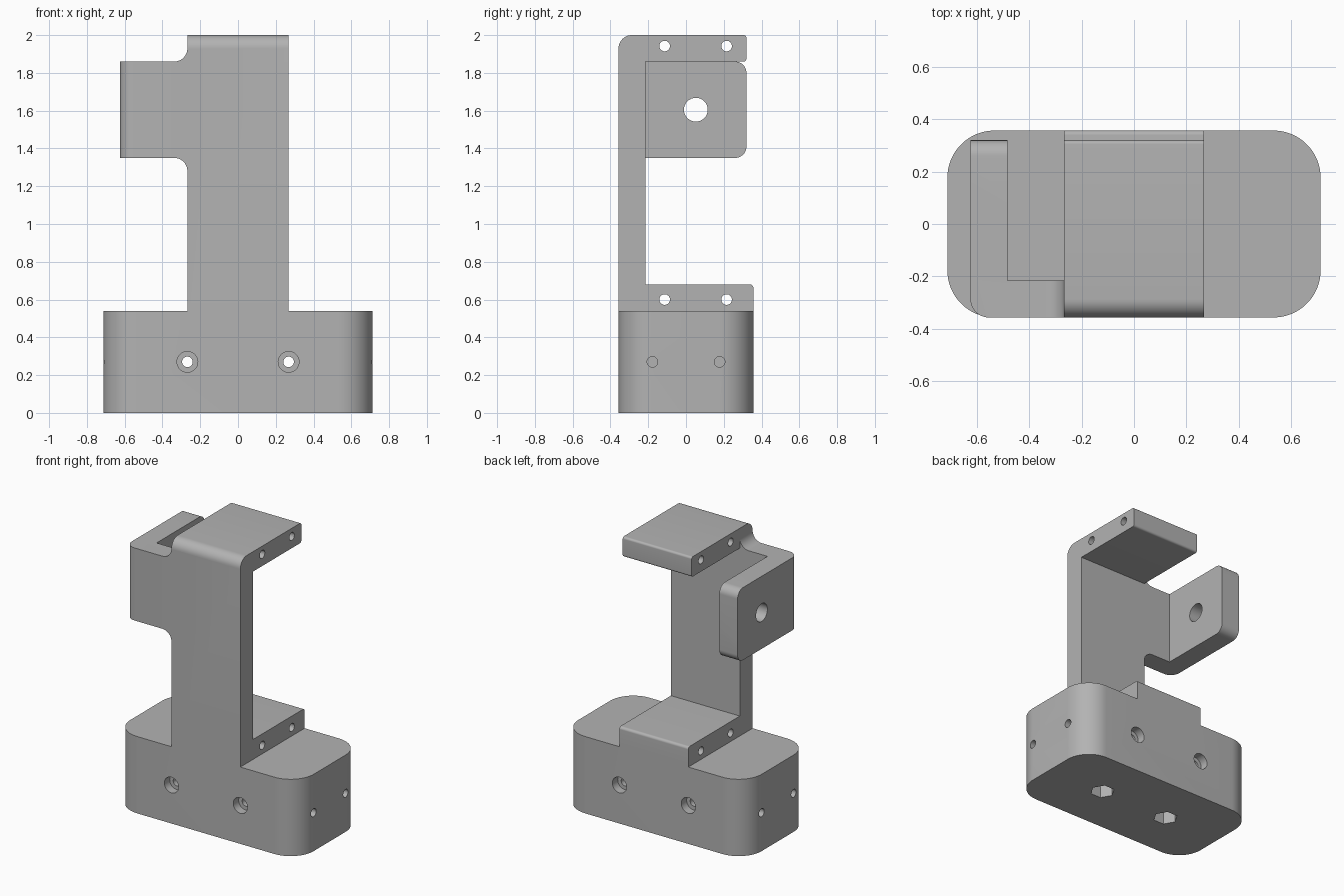
import bpy, bmesh, math
from mathutils import Vector

cube = bpy.data.objects.get("Cube")
if cube:
    bpy.data.objects.remove(cube, do_unlink=True)

grey = bpy.data.materials.new("plain grey")
grey.use_nodes = True
COLOUR = (0.45, 0.45, 0.45, 1)
grey.diffuse_color = COLOUR
grey.node_tree.nodes["Principled BSDF"].inputs["Base Color"].default_value = COLOUR


def rounded(corners, steps=10):
    """2D outline; a corner given as (a, b, radius) becomes an arc."""
    out = []
    for i, c in enumerate(corners):
        p = Vector(c[:2])
        if len(c) == 2:
            out.append(p)
            continue
        u = (Vector(corners[i - 1][:2]) - p).normalized()
        v = (Vector(corners[(i + 1) % len(corners)][:2]) - p).normalized()
        # right-angled corners only
        centre = p + (u + v) * c[2]
        for k in range(steps + 1):
            t = math.pi / 2 * k / steps
            out.append(centre - c[2] * (v * math.cos(t) + u * math.sin(t)))
    return out


def prism(name, outline, axis, lo, hi):
    """Extrude a 2D outline along x, y or z."""
    place = {"x": lambda p, h: (h, p.x, p.y),
             "y": lambda p, h: (p.x, h, p.y),
             "z": lambda p, h: (p.x, p.y, h)}[axis]
    bm = bmesh.new()
    face = bm.faces.new([bm.verts.new(place(p, lo)) for p in outline])
    top = bmesh.ops.extrude_face_region(bm, geom=[face])["geom"]
    shift = Vector(place(Vector((0, 0)), hi - lo))
    bmesh.ops.translate(bm, vec=shift, verts=[g for g in top if isinstance(g, bmesh.types.BMVert)])
    bmesh.ops.remove_doubles(bm, verts=bm.verts, dist=1e-5)
    bmesh.ops.recalc_face_normals(bm, faces=bm.faces)
    mesh = bpy.data.meshes.new(name)
    bm.to_mesh(mesh)
    bm.free()
    mesh.materials.append(grey)
    ob = bpy.data.objects.new(name, mesh)
    bpy.context.collection.objects.link(ob)
    return ob


def combine(target, other, operation):
    mod = target.modifiers.new(operation.lower(), "BOOLEAN")
    mod.operation, mod.solver, mod.object = operation, "EXACT", other
    bpy.context.view_layer.objects.active = target
    bpy.ops.object.modifier_apply(modifier=mod.name)
    bpy.data.objects.remove(other, do_unlink=True)


def drill(target, axis, a, b, radius, lo, hi, sides=32):
    ring = [Vector((a + radius * math.cos(math.tau * k / sides),
                    b + radius * math.sin(math.tau * k / sides))) for k in range(sides)]
    combine(target, prism("drill", ring, axis, lo, hi), "DIFFERENCE")


W, D, H = 0.713, 0.357, 0.54      # base half width, half depth, height
COL, BACK, INNER = 0.268, 0.32, -0.215
LOW, HIGH = 1.35, 1.86            # side bracket height range

# Rounded base block
R = 0.18
bracket = prism("clamp_bracket", rounded([(-W, -D, R), (W, -D, R), (W, D, R), (-W, D, R)], 16), "z", 0, H)

# Column with lower step and top arm
arm = prism("column", rounded([
    (-D, 0.3), (D - 0.1, 0.3), (D - 0.1, H), (D, H), (D, 0.68, 0.018), (INNER, 0.68),
    (INNER, HIGH), (BACK, HIGH, 0.015), (BACK, 2, 0.015), (-D, 2, 0.07)]), "x", -COL, COL)

# Side bracket: L-shaped plan trimmed by its front and side outlines
ear = prism("side_bracket", rounded([
    (-0.625, -D, 0.07), (-0.2, -D), (-0.2, INNER), (-0.483, INNER),
    (-0.483, BACK), (-0.625, BACK)]), "z", 1.2, 1.95)
combine(ear, prism("front_trim", rounded([
    (-0.7, LOW), (-COL, LOW, 0.07), (-COL, 1.25), (-0.1, 1.25),
    (-0.1, 1.93), (-COL, 1.93), (-COL, HIGH, 0.07), (-0.7, HIGH)]), "y", -0.5, 0.5), "INTERSECT")
combine(ear, prism("side_trim", rounded([
    (-0.5, 1.1), (-0.2, 1.1), (-0.2, LOW), (BACK, LOW, 0.06),
    (BACK, HIGH, 0.06), (-0.2, HIGH), (-0.2, 2), (-0.5, 2)]), "x", -0.8, 0), "INTERSECT")

combine(bracket, arm, "UNION")
combine(bracket, ear, "UNION")

# Cross holes in the step and the top arm, and the large bracket hole
for z in (0.6, 1.942):
    for y in (-0.113, 0.215):
        drill(bracket, "x", y, z, 0.028, -0.4, 0.4)
drill(bracket, "x", 0.052, 1.605, 0.063, -0.7, -0.4)

for side in (-1, 1):
    x = side * COL
    # Bolt holes with countersunk heads, front to back
    drill(bracket, "y", x, 0.27, 0.028, -0.5, 0.5)
    drill(bracket, "y", x, 0.27, 0.055, -0.5, -D + 0.06)
    drill(bracket, "y", x, 0.27, 0.055, D - 0.06, 0.5)
    # Hexagonal pockets underneath
    drill(bracket, "z", x, 0, 0.08, -0.1, 0.2, 6)
    # Blind holes in the base ends
    ends = sorted((side * 0.8, side * (W - 0.2)))
    for y in (-0.178, 0.178):
        drill(bracket, "x", y, 0.27, 0.028, *ends)

bpy.ops.object.select_all(action="DESELECT")
bracket.select_set(True)
bpy.context.view_layer.objects.active = bracket
bpy.ops.object.shade_smooth_by_angle(angle=math.radians(30))
